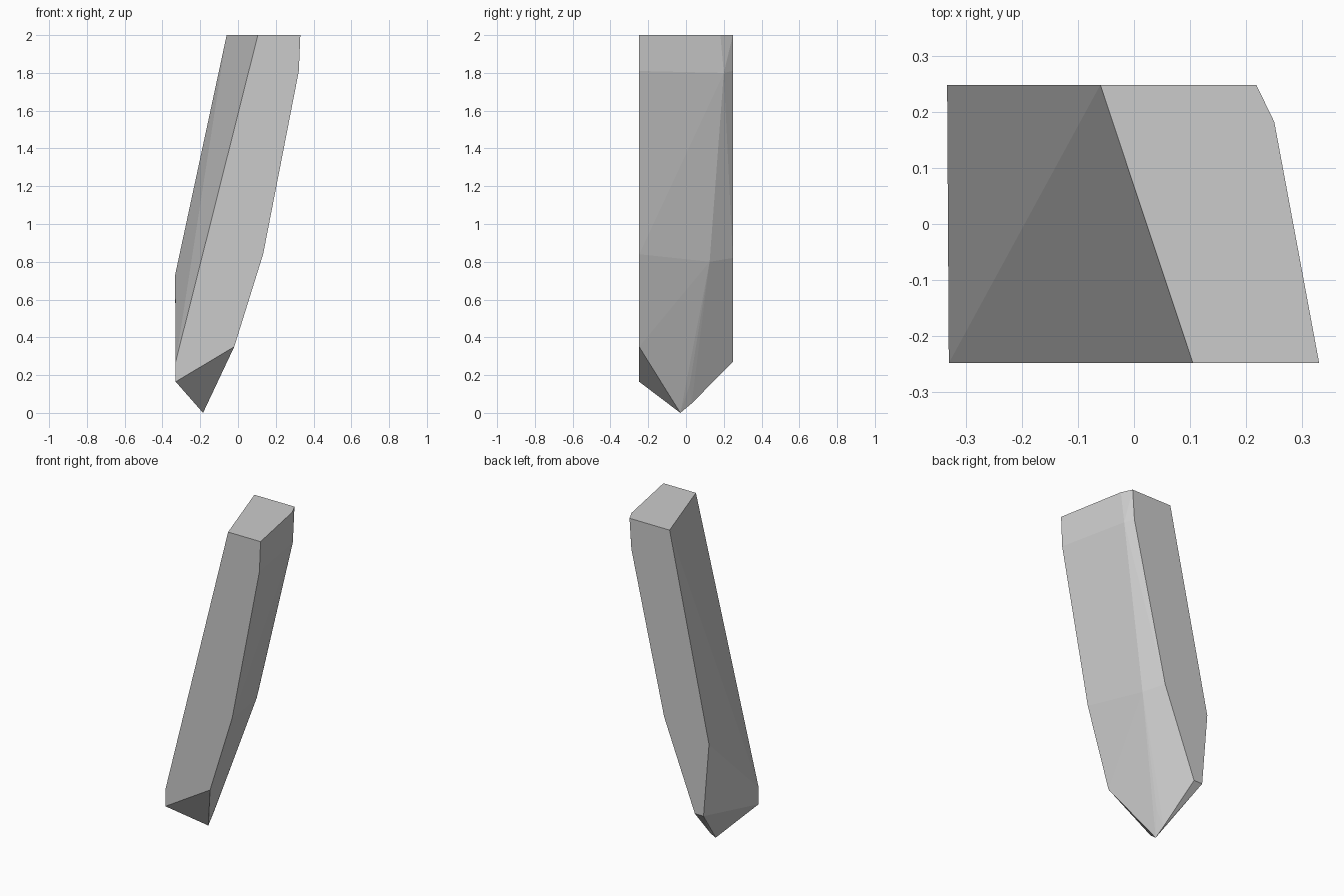
import bpy
import bmesh
from math import radians

cube = bpy.data.objects.get("Cube")
if cube:
    bpy.data.objects.remove(cube, do_unlink=True)

HALF = 0.248  # half the depth of the slab

# Front and back outlines as (x, z), both flat and parallel
front = [(0.105, 2), (0.33, 2), (0.322, 1.81), (0.133, 0.84),
         (-0.02, 0.35), (-0.33, 0.165), (-0.33, 0.27)]
back = [(-0.06, 2), (0.218, 2), (0.205, 1.81), (-0.022, 0.82),
        (-0.235, 0.27), (-0.295, 0.27), (-0.333, 0.73)]

# Chipped edge running down the side to the pointed tip
ridge = [(0.25, 0.182, 2), (0.24, 0.2, 1.8), (0.042, 0.125, 0.8),
         (-0.15, 0.02, 0.15), (-0.193, 0.03, 0.05), (-0.185, -0.03, 0)]

points = [(x, -HALF, z) for x, z in front] + [(x, HALF, z) for x, z in back] + ridge

# Wrap the outlines into one faceted shard
bm = bmesh.new()
for p in points:
    bm.verts.new(p)
hull = bmesh.ops.convex_hull(bm, input=bm.verts[:])
unused = [v for v in bm.verts if not v.link_faces]
bmesh.ops.delete(bm, geom=unused, context='VERTS')
bmesh.ops.dissolve_limit(bm, angle_limit=radians(0.3), verts=bm.verts[:], edges=bm.edges[:])
bmesh.ops.recalc_face_normals(bm, faces=bm.faces[:])

mesh = bpy.data.meshes.new("stone_shard")
bm.to_mesh(mesh)
bm.free()
shard = bpy.data.objects.new("stone_shard", mesh)
bpy.context.collection.objects.link(shard)

# Plain grey stone
stone = bpy.data.materials.new("grey_stone")
stone.use_nodes = True
colour = (0.6, 0.6, 0.6, 1)
stone.diffuse_color = colour
stone.node_tree.nodes["Principled BSDF"].inputs["Base Color"].default_value = colour
mesh.materials.append(stone)
